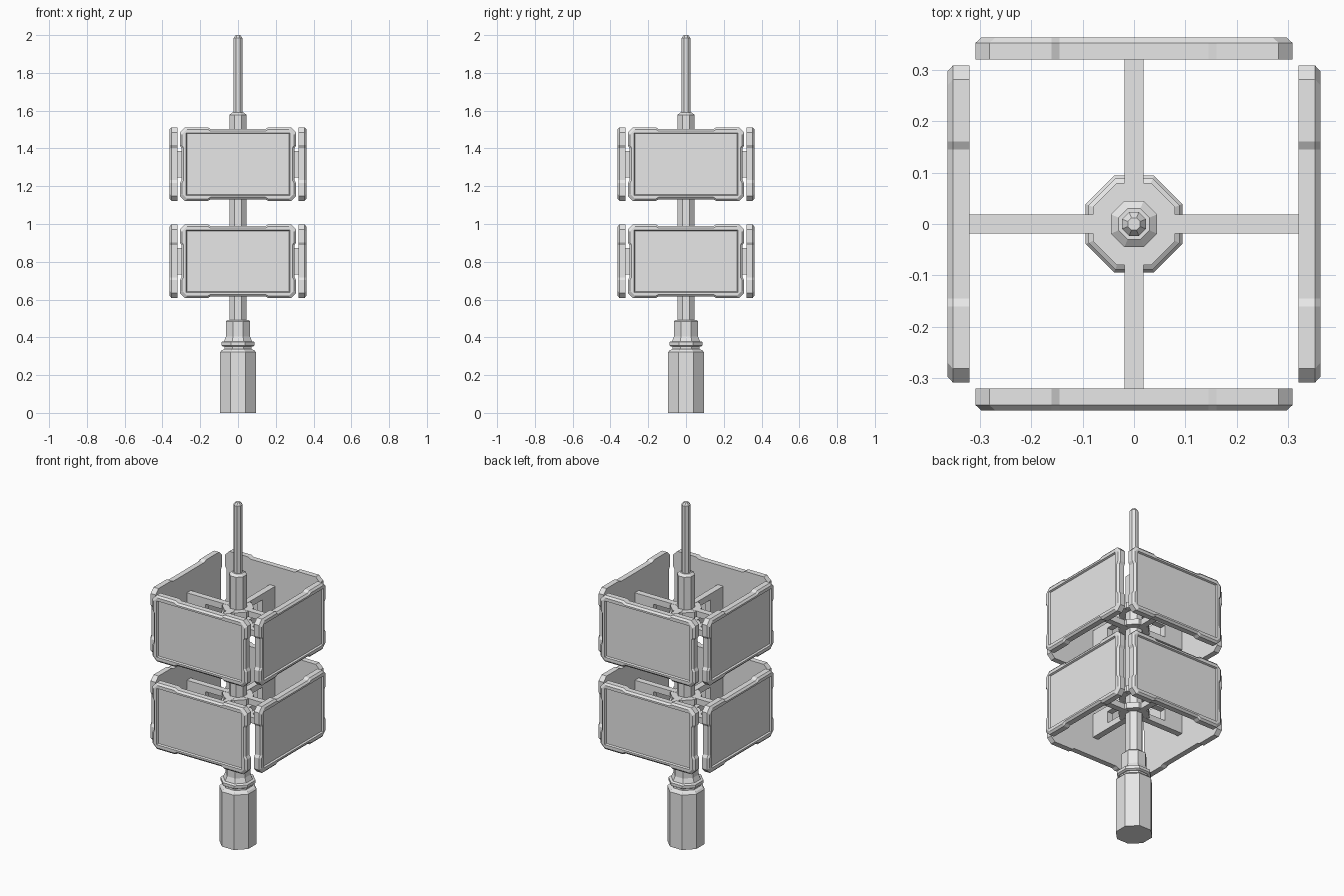
import bpy, bmesh, math
from mathutils import Matrix

cube = bpy.data.objects.get("Cube")
if cube:
    bpy.data.objects.remove(cube, do_unlink=True)

grey = bpy.data.materials.new("plain grey")
grey.use_nodes = True
colour = (0.8, 0.8, 0.8, 1)
grey.diffuse_color = colour
grey.node_tree.nodes["Principled BSDF"].inputs["Base Color"].default_value = colour


def finish(name, bm):
    bmesh.ops.remove_doubles(bm, verts=bm.verts, dist=0.0001)
    bmesh.ops.recalc_face_normals(bm, faces=bm.faces)
    mesh = bpy.data.meshes.new(name)
    bm.to_mesh(mesh)
    bm.free()
    mesh.materials.append(grey)
    obj = bpy.data.objects.new(name, mesh)
    bpy.context.collection.objects.link(obj)
    return obj


def loft(name, loops):
    """Skin a stack of equal-length closed loops and cap both ends."""
    bm = bmesh.new()
    rings = [[bm.verts.new(p) for p in loop] for loop in loops]
    for a, b in zip(rings, rings[1:]):
        for i in range(len(a)):
            j = (i + 1) % len(a)
            bm.faces.new((a[i], a[j], b[j], b[i]))
    bm.faces.new(rings[0][::-1])
    bm.faces.new(rings[-1])
    return finish(name, bm)


def octagon(flat, z):
    r = flat / math.cos(math.pi / 8)
    angles = [math.pi / 8 + i * math.pi / 4 for i in range(8)]
    return [(r * math.cos(a), r * math.sin(a), z) for a in angles]


def turned(name, profile):
    return loft(name, [octagon(r, z) for r, z in profile])


# Stepped handle, mast and tip rod
turned("base_handle", [(.094, 0), (.094, .322), (.086, .332), (.072, .338), (.072, .355)])
turned("base_ring", [(.08, .352), (.088, .357), (.088, .374), (.08, .379)])
turned("base_neck", [(.076, .375), (.064, .405), (.064, .484), (.056, .492)])
turned("mast", [(.045, .48), (.045, 1.578), (.03, 1.59)])
turned("tip_rod", [(.023, 1.58), (.023, 1.985), (.012, 2)])

W, H, NOTCH, CUT = .308, .195, .009, .027


def outline(inset):
    """Panel outline with cut corners and slightly sunken edge middles."""
    w, h = W - inset, H - inset
    quad = [(w - NOTCH, .085), (w, .1), (w, h - CUT), (w - CUT, h),
            (.16, h), (.145, h - NOTCH)]
    pts = []
    for sx, sz, step in ((1, 1, 1), (-1, 1, -1), (-1, -1, 1), (1, -1, -1)):
        pts += [(sx * x, sz * z) for x, z in quad[::step]]
    return pts


def clamp(v, m):
    return max(-m, min(m, v))


def panel(name):
    full, front = outline(0), outline(.011)
    screen = [(clamp(x, .275), clamp(z, .165)) for x, z in full]
    sunk = [(clamp(x, .271), clamp(z, .161)) for x, z in full]
    layers = ((full, .32), (full, .352), (front, .362), (screen, .362), (sunk, .352))
    return loft(name, [[(x, -y, z) for x, z in pts] for pts, y in layers])


def bracket(name):
    """Upright plate with a window between the mast and the panel."""
    bm = bmesh.new()
    for y0, y1, z0, z1 in ((.03, .325, .035, .07), (.03, .325, -.07, -.035),
                           (.2, .325, -.035, .035)):
        m = Matrix.Translation((0, -(y0 + y1) / 2, (z0 + z1) / 2)) @ Matrix.Diagonal(
            (.036, y1 - y0, z1 - z0, 1))
        bmesh.ops.create_cube(bm, size=1, matrix=m)
    return finish(name, bm)


# Two tiers of four panels with brackets and hub plates
for tier, centre in (("lower", .803), ("upper", 1.317)):
    for side, turn in (("front", 0), ("left", 1), ("back", 2), ("right", 3)):
        for part, build in (("panel", panel), ("bracket", bracket)):
            obj = build(f"{tier}_{side}_{part}")
            obj.location.z = centre
            obj.rotation_euler.z = turn * math.pi / 2
    for place, z in (("top", .036), ("bottom", -.069)):
        turned(f"{tier}_{place}_hub", [(.08, centre + z), (.08, centre + z + .033)])
